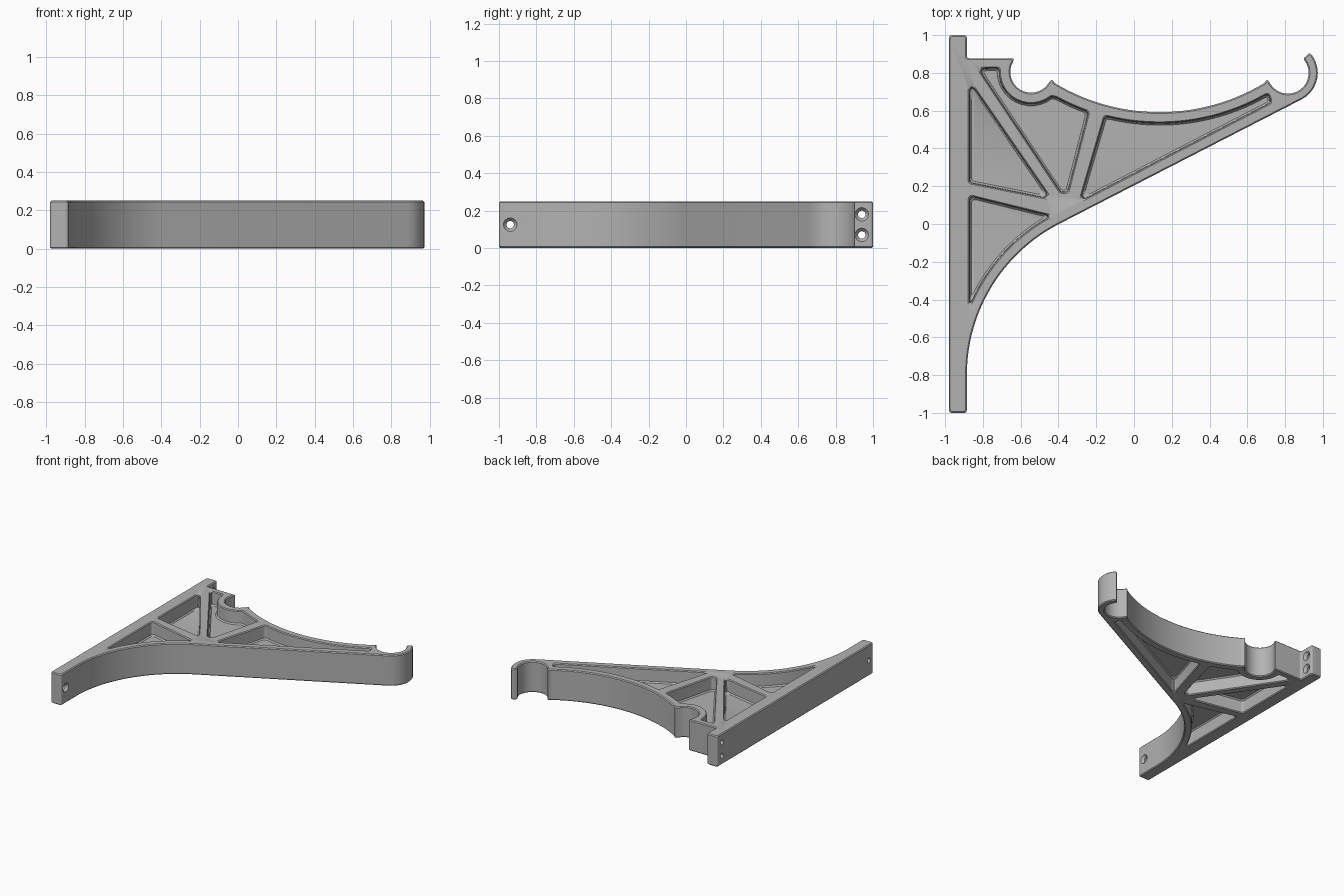
import bpy, bmesh, math
from mathutils import Vector

if "Cube" in bpy.data.objects:
    bpy.data.objects.remove(bpy.data.objects["Cube"])

HEIGHT = 0.25

grey = bpy.data.materials.new("plain grey")
grey.use_nodes = True
grey.diffuse_color = (0.45, 0.45, 0.45, 1)
grey.node_tree.nodes["Principled BSDF"].inputs["Base Color"].default_value = grey.diffuse_color


def arc(centre, radius, start, end, steps):
    """Points on a circular arc, angles in degrees."""
    angles = [math.radians(start + (end - start) * i / steps) for i in range(steps + 1)]
    return [(centre[0] + radius * math.cos(a), centre[1] + radius * math.sin(a)) for a in angles]


def offset(points, distance):
    """Mitred inward offset of a counter-clockwise outline."""
    pts = [Vector(p) for p in points]
    result = []
    for i, p in enumerate(pts):
        a = (p - pts[i - 1]).normalized()
        b = (pts[(i + 1) % len(pts)] - p).normalized()
        na, nb = Vector((-a.y, a.x)), Vector((-b.y, b.x))
        result.append(p + (na + nb) * distance / (1 + na.dot(nb)))
    return result


def rounded(pts, radius, steps=5):
    """Replace sharp corners by short curves."""
    result = []
    for i, p in enumerate(pts):
        a, b = pts[i - 1] - p, pts[(i + 1) % len(pts)] - p
        turn = math.pi - a.angle(b)
        if turn < math.radians(25):
            result.append(p)
            continue
        t = min(radius * math.tan(turn / 2), 0.45 * a.length, 0.45 * b.length)
        p0, p1 = p + a.normalized() * t, p + b.normalized() * t
        for k in range(steps + 1):
            s = k / steps
            result.append(p0 * (1 - s) ** 2 + p * 2 * s * (1 - s) + p1 * s * s)
    return result


def loft(name, outline, levels, radius=0.0):
    """Solid through offset copies of an outline; levels are (inset, z)."""
    bm = bmesh.new()
    rings = []
    for inset, z in levels:
        ring = offset(outline, inset)
        if radius:
            ring = rounded(ring, radius)
        rings.append([bm.verts.new((p.x, p.y, z)) for p in ring])
    n = len(rings[0])
    for low, high in zip(rings, rings[1:]):
        for i in range(n):
            j = (i + 1) % n
            bm.faces.new((low[i], low[j], high[j], high[i]))
    bm.faces.new(rings[0][::-1])
    bm.faces.new(rings[-1])
    bmesh.ops.recalc_face_normals(bm, faces=bm.faces)
    mesh = bpy.data.meshes.new(name)
    bm.to_mesh(mesh)
    bm.free()
    mesh.materials.append(grey)
    obj = bpy.data.objects.new(name, mesh)
    bpy.context.collection.objects.link(obj)
    return obj


# Centres shared by the outline and the pockets
brace, hook = (0.015, -0.8), (0.815, 0.8)
sweep, notch = (0.135, 1.669), (-0.545, 0.805)

# Bracket body: wall plate, curved brace, hook, sweeping top and small notch
outline = [(-0.98, 1), (-0.98, -1), (-0.885, -1)]
outline += arc(brace, 0.9, 180, 117.3, 24)
outline += arc(hook, 0.158, -62.7, 43, 10)
outline += arc(hook, 0.11, 43, -148, 14)
outline += [(0.705, 0.768)]
outline += arc(sweep, 1.077, -59, -121, 28)
outline += [(-0.435, 0.768)]
outline += arc(notch, 0.11, -32, -210, 14)
outline += [(-0.635, 0.877), (-0.885, 0.877), (-0.885, 1)]
edge = 0.007
bracket = loft("bracket", outline,
               [(edge, 0), (0, edge), (0, HEIGHT - edge), (edge, HEIGHT)], 0.016)

# Pocket floors between the ribs
pockets = {
    "lower_pocket": [(-0.86, 0.134)] + arc(brace, 0.968, 154.7, 120, 14),
    "plate_pocket": [(-0.86, 0.72), (-0.86, 0.229), (-0.466, 0.15)],
    "notch_pocket": [(-0.804, 0.812), (-0.383, 0.18), (-0.36, 0.18)]
    + arc(sweep, 1.15, -109.8, -118.5, 4) + arc(notch, 0.18, -52, -183, 12),
    "sweep_pocket": [(-0.268, 0.142), (0.712, 0.649)] + arc(sweep, 1.146, -60.2, -104.2, 20),
}
profile = [(0, 0.14), (-0.009, 0.15), (-0.012, 0.243), (-0.018, HEIGHT), (-0.018, 0.27)]
underside = [(inset, HEIGHT - z) for inset, z in reversed(profile)]
cutters = []
for name, floor in pockets.items():
    cutters.append(loft(name + "_top", floor, profile, 0.022))
    cutters.append(loft(name + "_bottom", floor, underside, 0.022))

# Countersunk screw holes through the wall plate
circle = arc((0, 0), 0.037, 0, 345, 23)
for y, z in ((-0.94, 0.125), (0.94, 0.18), (0.94, 0.07)):
    hole = loft("screw_hole", circle,
                [(0.017, -1.02), (0.017, -0.905), (0, -0.884), (0, -0.86)])
    hole.rotation_euler.y = math.pi / 2
    hole.location = (0, y, z)
    cutters.append(hole)

# Cut everything out of the body
bpy.context.view_layer.objects.active = bracket
bracket.select_set(True)
for cutter in cutters:
    cutter.hide_render = True
    mod = bracket.modifiers.new("cut", 'BOOLEAN')
    mod.operation = 'DIFFERENCE'
    mod.solver = 'EXACT'
    mod.object = cutter
    bpy.ops.object.modifier_apply(modifier=mod.name)
for cutter in cutters:
    bpy.data.objects.remove(cutter)

bpy.ops.object.shade_smooth_by_angle(angle=math.radians(30))
